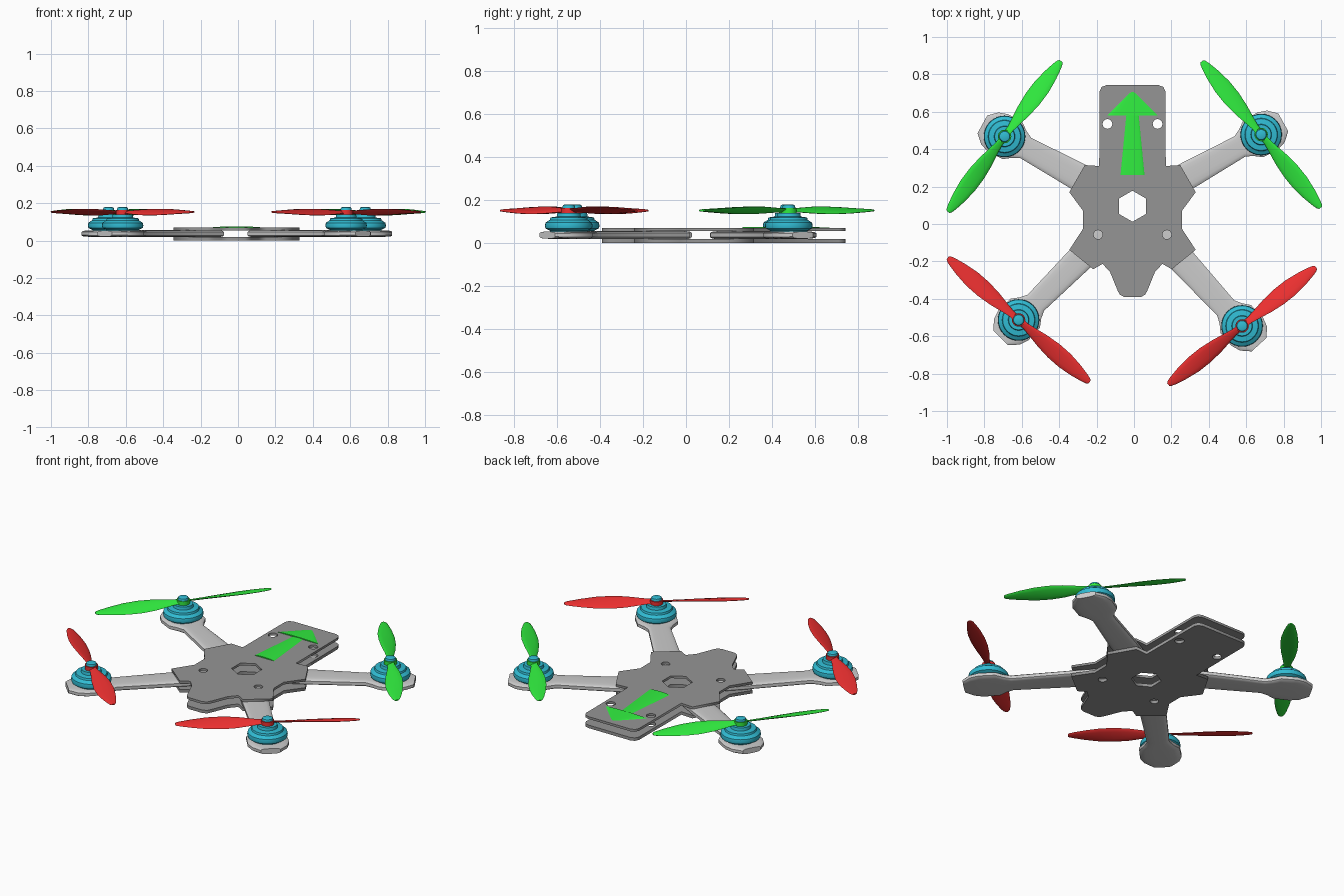
import bpy, bmesh, math
from mathutils import Vector, Matrix

if "Cube" in bpy.data.objects:
    bpy.data.objects.remove(bpy.data.objects["Cube"])


def material(name, rgb):
    m = bpy.data.materials.new(name)
    m.diffuse_color = (*rgb, 1)
    m.use_nodes = True
    m.node_tree.nodes["Principled BSDF"].inputs["Base Color"].default_value = m.diffuse_color
    return m


GREEN = material("green", (0.03, 0.85, 0.05))
RED = material("red", (0.85, 0.03, 0.03))
BLUE = material("blue", (0.03, 0.50, 0.65))
DARK = material("dark_grey", (0.30, 0.30, 0.30))


def finish(obj, mat=None, angle=None):
    if mat:
        obj.data.materials.append(mat)
    bpy.ops.object.select_all(action='DESELECT')
    obj.select_set(True)
    bpy.context.view_layer.objects.active = obj
    if obj.type == 'CURVE':
        bpy.ops.object.convert(target='MESH')
    if angle:
        bpy.ops.object.shade_smooth_by_angle(angle=math.radians(angle))
    return obj


def mesh_object(name, bm, mat=None, angle=None):
    bmesh.ops.recalc_face_normals(bm, faces=bm.faces)
    me = bpy.data.meshes.new(name)
    bm.to_mesh(me)
    bm.free()
    obj = bpy.data.objects.new(name, me)
    bpy.context.collection.objects.link(obj)
    return finish(obj, mat, angle)


def loft(bm, sections):
    """Skin closed rings of points and cap both ends."""
    rings = [[bm.verts.new(p) for p in s] for s in sections]
    n = len(rings[0])
    for a, b in zip(rings, rings[1:]):
        for i in range(n):
            bm.faces.new((a[i], a[(i + 1) % n], b[(i + 1) % n], b[i]))
    bm.faces.new(rings[0][::-1])
    bm.faces.new(rings[-1])


def ngon(cx, cy, r, n, start=0.0):
    return [(cx + r * math.cos(start + 2 * math.pi * i / n),
             cy + r * math.sin(start + 2 * math.pi * i / n)) for i in range(n)]


def flat_plate(name, loops, z0, z1, mat):
    cu = bpy.data.curves.new(name, 'CURVE')
    cu.dimensions = '2D'
    cu.fill_mode = 'BOTH'
    cu.extrude = (z1 - z0) / 2
    for loop in loops:
        s = cu.splines.new('POLY')
        s.points.add(len(loop) - 1)
        for p, (x, y) in zip(s.points, loop):
            p.co = (x, y, 0, 1)
        s.use_cyclic_u = True
    obj = bpy.data.objects.new(name, cu)
    obj.location.z = (z0 + z1) / 2
    bpy.context.collection.objects.link(obj)
    return finish(obj, mat)


# Frame plates: one half outline mirrored, hex opening and screw holes
CX, CY = -0.008, 0.095
half = [(0.178, 0.31), (0.255, 0.315), (0.338, 0.17), (0.264, 0.07), (0.264, -0.025),
        (0.338, -0.138), (0.21, -0.242), (0.16, -0.213), (0.12, -0.257),
        (0.08, -0.355), (0.068, -0.378), (0.045, -0.39)]
tab = [(0.14, 0.742), (0.165, 0.733), (0.176, 0.71)]
right = tab + half
outline = [(CX + x, y) for x, y in right] + [(CX - x, y) for x, y in reversed(right)]
loops = [outline, ngon(CX, CY, 0.083, 6, math.pi / 2)]
for sx in (-1, 1):
    loops.append(ngon(CX + sx * 0.134, 0.535, 0.026, 20))
    loops.append(ngon(CX + sx * 0.184, -0.057, 0.024, 20))
flat_plate("bottom_plate", loops, 0.0, 0.018, DARK)
flat_plate("top_plate", loops, 0.055, 0.069, DARK)

# Direction arrow: low domed shaft and head on the top plate
bm = bmesh.new()
dome = [(math.cos(math.pi * i / 10), math.sin(math.pi * i / 10)) for i in range(11)]
for y0, w0, y1, w1 in ((0.262, 0.065, 0.59, 0.033), (0.58, 0.137, 0.715, 0.002)):
    loft(bm, [[(CX + c * w, y, 0.0685 + s * 0.007 * w / max(w0, w1)) for c, s in dome]
              for y, w in ((y0, w0), (y1, w1))])
mesh_object("direction_arrow", bm, GREEN, 30)


# Arm: rounded flat beam running out from the hex opening, widening to a motor pad
def arm(name, x, y):
    d = Vector((x - CX, y - CY, 0))
    dist = d.length
    d.normalize()
    side = Vector((-d.y, d.x, 0))
    stations = [(0.17, 0.075, 1), (0.35, 0.075, 1), (dist - 0.13, 0.062, 1),
                (dist - 0.09, 0.082, 1), (dist - 0.05, 0.112, 1), (dist + 0.04, 0.115, 1),
                (dist + 0.09, 0.098, 0.95), (dist + 0.135, 0.055, 0.85)]
    sections = []
    for r, w, h in stations:
        ring = []
        for i in range(16):
            a = 2 * math.pi * (i + 0.5) / 16
            c, s = math.cos(a), math.sin(a)
            u = math.copysign(abs(c) ** 0.6, c)
            v = math.copysign(abs(s) ** 0.45, s)
            p = Vector((CX, CY, 0.037)) + d * r + side * u * w
            p.z += v * 0.0185 * h
            ring.append(p)
        sections.append(ring)
    bm = bmesh.new()
    loft(bm, sections)
    mesh_object(name, bm, None, 40)


# Motor: turned bell with stepped top and shaft nut
def motor(name, x, y):
    profile = [(0.085, 0.048), (0.088, 0.058), (0.108, 0.068), (0.111, 0.08), (0.108, 0.095),
               (0.088, 0.108), (0.085, 0.119), (0.056, 0.123), (0.053, 0.140), (0.03, 0.140),
               (0.03, 0.166), (0.027, 0.176), (0.02, 0.179)]
    bm = bmesh.new()
    loft(bm, [[(px + x, py + y, z) for px, py in ngon(0, 0, r, 32)] for r, z in profile])
    mesh_object(name, bm, BLUE, 30)


# Propeller: two twisted lens-section blades around a small hub
def propeller(name, x, y, angle, spin, mat):
    blade = [(0.0, 0.02, 24), (0.05, 0.02, 24), (0.10, 0.029, 24), (0.17, 0.042, 22),
             (0.25, 0.050, 19), (0.33, 0.049, 16), (0.41, 0.038, 13), (0.47, 0.025, 11),
             (0.495, 0.017, 10), (0.504, 0.009, 10)]
    bm = bmesh.new()
    for turn in (0, math.pi):
        rot = Matrix.Rotation(math.radians(angle) + turn, 4, 'Z')
        sections = []
        for r, w, pitch in blade:
            tilt = Matrix.Rotation(spin * math.radians(pitch), 4, 'X')
            t = 0.003 + 0.09 * w
            sections.append([rot @ (tilt @ Vector((0, w * math.cos(a), t * math.sin(a)))
                                    + Vector((r, 0, 0)))
                             for a in (2 * math.pi * i / 12 for i in range(12))])
        loft(bm, sections)
    loft(bm, [[(px, py, z) for px, py in ngon(0, 0, 0.036, 20)] for z in (-0.012, 0.012)])
    bmesh.ops.translate(bm, verts=bm.verts, vec=(x, y, 0.152))
    mesh_object(name, bm, mat, 40)


# Four rotor stations: position, blade angle, spin direction, colour
for label, x, y, angle, spin, mat in (
        ("front_left", -0.692, 0.468, 53.2, -1, GREEN),
        ("front_right", 0.680, 0.478, -51.0, 1, GREEN),
        ("rear_left", -0.617, -0.513, -41.3, 1, RED),
        ("rear_right", 0.578, -0.545, 38.4, -1, RED)):
    arm(label + "_arm", x, y)
    motor(label + "_motor", x, y)
    propeller(label + "_propeller", x, y, angle, spin, mat)
